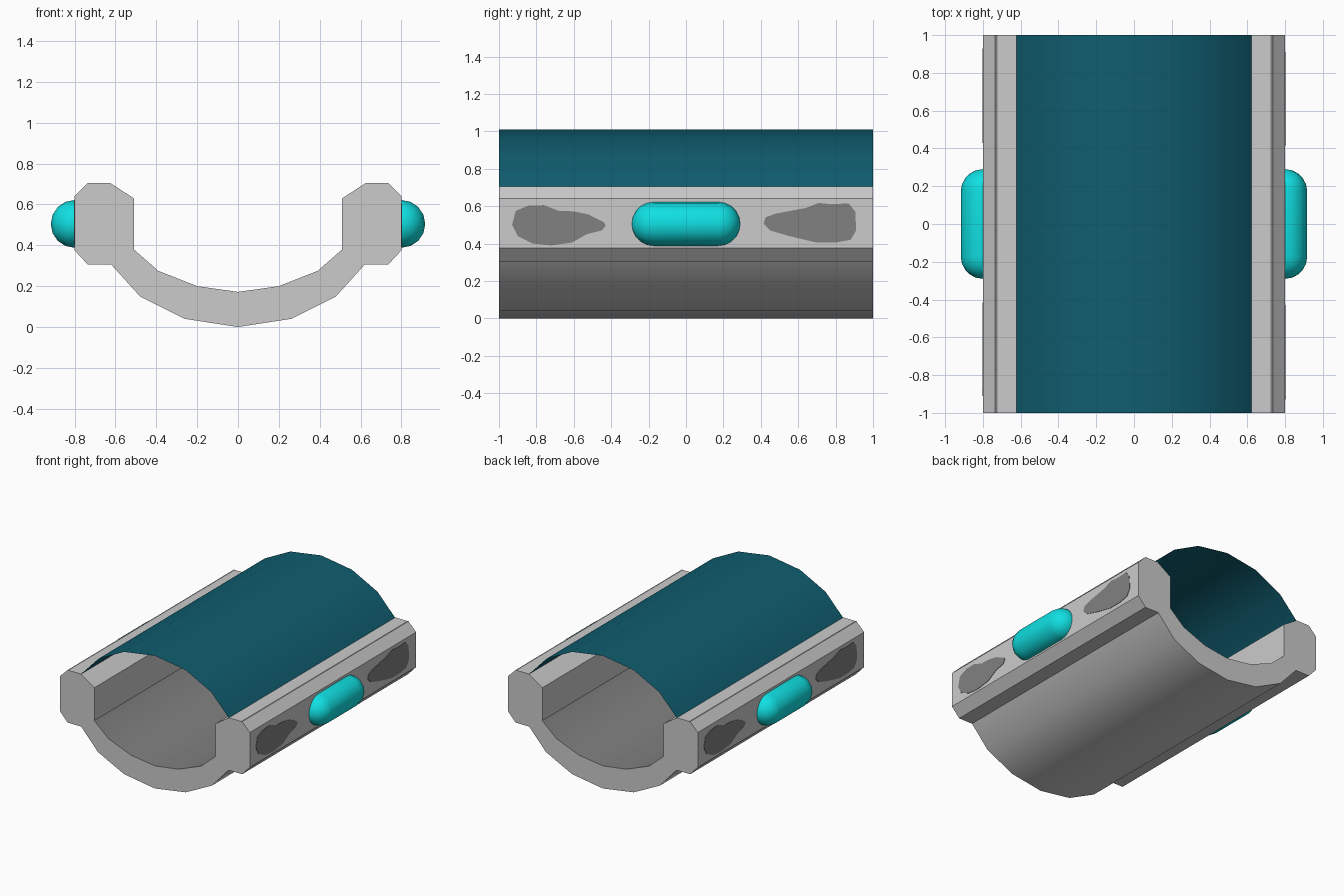
import bpy, bmesh, math

if "Cube" in bpy.data.objects:
    bpy.data.objects.remove(bpy.data.objects["Cube"])


def material(name, rgb):
    m = bpy.data.materials.new(name)
    m.diffuse_color = (*rgb, 1)
    m.use_nodes = True
    m.node_tree.nodes["Principled BSDF"].inputs["Base Color"].default_value = m.diffuse_color
    return m


LIGHT = material("light_grey", (0.60, 0.60, 0.60))
DARK = material("dark_grey", (0.22, 0.22, 0.22))
TEAL = material("deep_teal", (0.005, 0.11, 0.16))
CYAN = material("bright_cyan", (0.005, 0.74, 0.76))


def finish(name, bm, mats, recalc=True, angle=30):
    """Store the mesh, smooth except across sharp edges."""
    if recalc:
        bmesh.ops.recalc_face_normals(bm, faces=bm.faces)
    bm.normal_update()
    for f in bm.faces:
        f.smooth = True
    for e in bm.edges:
        e.smooth = e.calc_face_angle(0) < math.radians(angle)
    me = bpy.data.meshes.new(name)
    bm.to_mesh(me)
    bm.free()
    for m in mats:
        me.materials.append(m)
    ob = bpy.data.objects.new(name, me)
    bpy.context.collection.objects.link(ob)
    return ob


def mirror_profile(half):
    """Half profile starting on x = 0, returned from left to right."""
    return [(-x, z) for x, z in reversed(half) if x > 0] + half


# Cradle: one cross-section run along y, dark inner floor and rail seams
outer = [(0, 0), (0.26, 0.04), (0.48, 0.15), (0.62, 0.305), (0.735, 0.305),
         (0.80, 0.375), (0.80, 0.64), (0.735, 0.705), (0.723, 0.705),
         (0.625, 0.705), (0.51, 0.63), (0.51, 0.38), (0.39, 0.275),
         (0.20, 0.20), (0, 0.172)]
loop = outer + [(-x, z) for x, z in reversed(outer[1:-1])]
bm = bmesh.new()
front = [bm.verts.new((x, -1, z)) for x, z in loop]
back = [bm.verts.new((x, 1, z)) for x, z in loop]
n = len(loop)
bm.faces.new(front)
bm.faces.new(back[::-1])
for i in range(n):
    j = (i + 1) % n
    f = bm.faces.new((front[i], back[i], back[j], front[j]))
    c = f.calc_center_median()
    floor = abs(c.x) < 0.5 and f.normal is not None and c.z > 0.17 and 11 <= i <= n - 12
    seam = 0.723 < abs(c.x) < 0.735 and c.z > 0.7
    f.material_index = 1 if floor or seam else 0
finish("cradle", bm, [LIGHT, DARK])

# Canopy: thin open arch resting on the rails
arch = mirror_profile([(0, 1.01), (0.26, 0.97), (0.475, 0.86), (0.625, 0.70)])
bm = bmesh.new()
front = [bm.verts.new((x, -1, z)) for x, z in arch]
back = [bm.verts.new((x, 1, z)) for x, z in arch]
for i in range(len(arch) - 1):
    bm.faces.new((front[i], front[i + 1], back[i + 1], back[i]))
finish("canopy", bm, [TEAL], recalc=False)


# Side pods: capsules half sunk in the rail sides
def capsule(name, x, z, r, half_len, seg=16, steps=5):
    bm = bmesh.new()
    rings = []
    for s in (-1, 1):
        for k in range(1, steps + 1):
            a = math.pi / 2 * (k if s < 0 else steps + 1 - k) / steps
            y = s * (half_len - r + r * math.cos(a))
            rr = r * math.sin(a)
            rings.append([bm.verts.new((x + rr * math.cos(t), y, z + rr * math.sin(t)))
                          for t in (2 * math.pi * q / seg for q in range(seg))])
    for a, b in zip(rings, rings[1:]):
        for q in range(seg):
            p = (q + 1) % seg
            bm.faces.new((a[q], a[p], b[p], b[q]))
    for ring, y in ((rings[0], -half_len), (rings[-1], half_len)):
        tip = bm.verts.new((x, y, z))
        for q in range(seg):
            bm.faces.new((tip, ring[q], ring[(q + 1) % seg]))
    finish(name, bm, [CYAN], angle=40)


# Rail patches: thin irregular drop-shaped plates
front_drop = [(-0.93, 0.50), (-0.91, 0.575), (-0.84, 0.603), (-0.76, 0.605),
              (-0.68, 0.575), (-0.60, 0.572), (-0.52, 0.555), (-0.44, 0.515),
              (-0.43, 0.495), (-0.45, 0.47), (-0.53, 0.45), (-0.61, 0.405),
              (-0.72, 0.39), (-0.82, 0.40), (-0.90, 0.44)]
rear_drop = [(0.415, 0.505), (0.425, 0.54), (0.48, 0.56), (0.56, 0.575),
             (0.64, 0.59), (0.71, 0.617), (0.78, 0.61), (0.87, 0.615),
             (0.905, 0.57), (0.91, 0.47), (0.88, 0.42), (0.80, 0.405),
             (0.70, 0.405), (0.55, 0.44), (0.45, 0.47)]


def plate(name, side, pts):
    bm = bmesh.new()
    inner = [bm.verts.new((side * 0.798, side * y, z)) for y, z in pts]
    face = [bm.verts.new((side * 0.803, side * y, z)) for y, z in pts]
    bm.faces.new(face)
    bm.faces.new(inner[::-1])
    for i in range(len(pts)):
        j = (i + 1) % len(pts)
        bm.faces.new((inner[i], inner[j], face[j], face[i]))
    finish(name, bm, [DARK])


for side, label in ((1, "right"), (-1, "left")):
    capsule(label + "_pod", side * 0.80, 0.505, 0.117, 0.29)
    plate(label + "_patch_a", side, front_drop)
    plate(label + "_patch_b", side, rear_drop)
